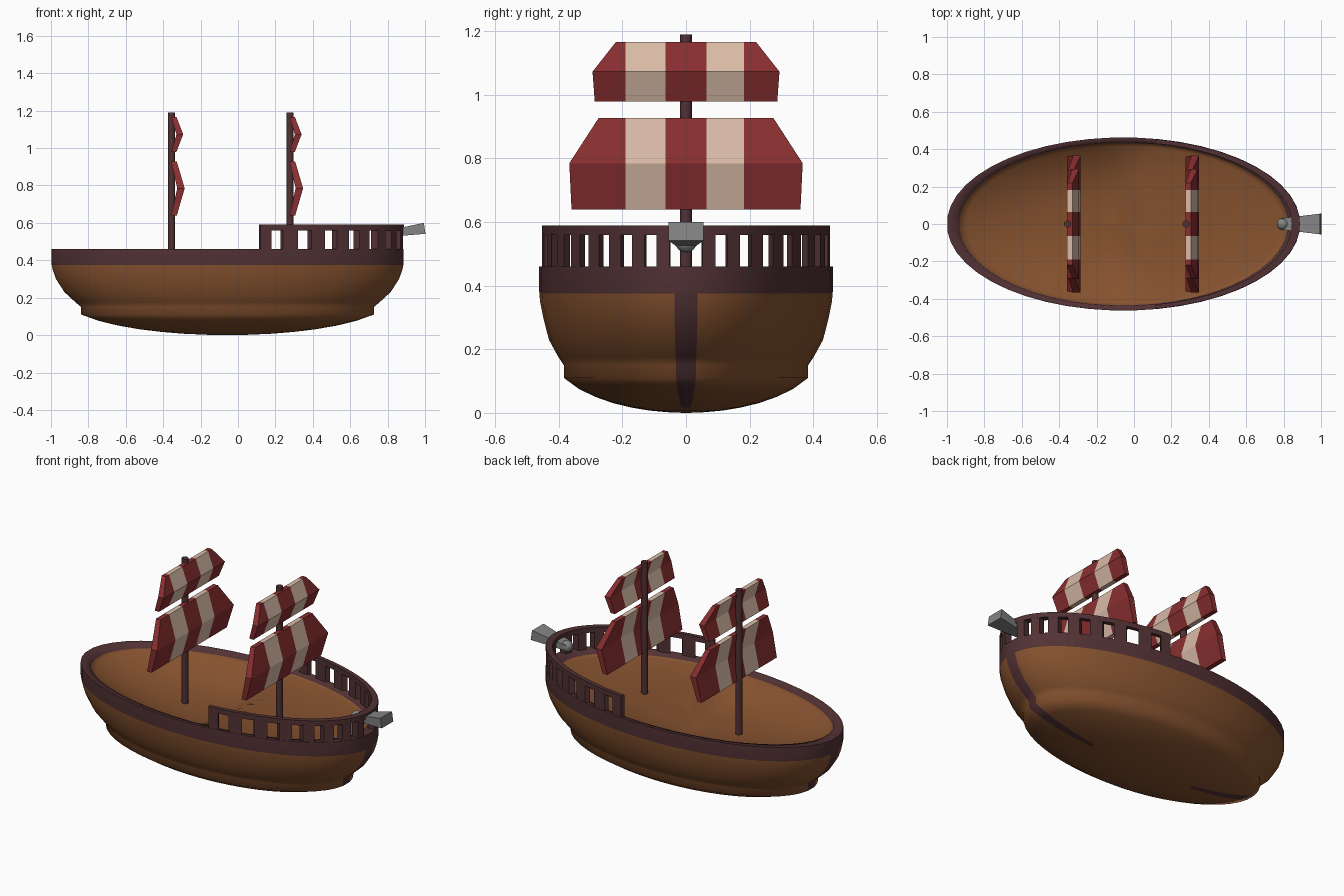
import bpy, bmesh, math
from mathutils import Vector, Matrix

if "Cube" in bpy.data.objects:
    bpy.data.objects.remove(bpy.data.objects["Cube"])


def material(name, rgb):
    m = bpy.data.materials.new(name)
    m.diffuse_color = (*rgb, 1)
    m.use_nodes = True
    m.node_tree.nodes["Principled BSDF"].inputs["Base Color"].default_value = m.diffuse_color
    return m


WOOD = material("hull_brown", (0.235, 0.084, 0.028))
DARK = material("dark_wood", (0.083, 0.031, 0.034))
RED = material("sail_red", (0.25, 0.028, 0.03))
CREAM = material("sail_cream", (0.70, 0.50, 0.39))
GREY = material("gun_grey", (0.23, 0.23, 0.235))

CX = -0.056  # centre of the elliptical hull


def finish(bm, name, mats, smooth=None):
    bmesh.ops.recalc_face_normals(bm, faces=bm.faces)
    me = bpy.data.meshes.new(name)
    bm.to_mesh(me)
    bm.free()
    for m in mats:
        me.materials.append(m)
    ob = bpy.data.objects.new(name, me)
    bpy.context.collection.objects.link(ob)
    if smooth:
        bpy.ops.object.select_all(action='DESELECT')
        ob.select_set(True)
        bpy.context.view_layer.objects.active = ob
        bpy.ops.object.shade_smooth_by_angle(angle=math.radians(smooth))
    return ob


def deck_height(x, t):
    # shallow bowl-shaped deck, higher toward the bow
    s = min(1, max(0, (x + 0.14) / 0.22))
    h = 0.31 + 0.08 * s * s * (3 - 2 * s)
    return h + (0.435 - h) * t ** 3


# hull: stacked elliptical rings from keel, over the rim, down into the deck
def build_hull():
    half = 0.08
    n = 24
    step = (math.pi - 2 * half) / (n - 1)
    angles = [half + i * step for i in range(n)]
    angles += [a + math.pi for a in angles]
    count = len(angles)
    bottom = [(0.785 * t, 0.385 * t, 0.11 * (1 - math.sqrt(1 - 0.8 * t * t)) / 0.5528)
              for t in (0.12, 0.3, 0.45, 0.6, 0.75, 0.88, 1)]
    side = [(0.785, 0.385, 0.15), (0.815, 0.402, 0.175), (0.875, 0.432, 0.23),
            (0.92, 0.450, 0.30), (0.938, 0.460, 0.35), (0.943, 0.462, 0.375)]
    rim = [(0.945, 0.463, 0.385), (0.945, 0.463, 0.46), (0.885, 0.438, 0.46), (0.88, 0.434, 0.435)]
    outer = bottom + side
    bm = bmesh.new()
    rings = []
    for rx, ry, z in outer + rim:
        rings.append([bm.verts.new((CX + rx * math.cos(a), ry * math.sin(a), z)) for a in angles])
    for t in (0.96, 0.9, 0.8, 0.68, 0.55, 0.42, 0.3, 0.18, 0.08):
        ring = []
        for a in angles:
            x = CX + 0.88 * t * math.cos(a)
            ring.append(bm.verts.new((x, 0.434 * t * math.sin(a), deck_height(x, t))))
        rings.append(ring)
    first, last = len(outer) - 1, len(outer) + len(rim) - 1
    for k in range(len(rings) - 1):
        for i in range(count):
            j = (i + 1) % count
            f = bm.faces.new((rings[k][i], rings[k][j], rings[k + 1][j], rings[k + 1][i]))
            stem = i in (n - 1, count - 1) and 2 <= k < first
            f.material_index = 1 if stem or first <= k < last else 0
    for ring, z in ((rings[0], 0.0), (rings[-1], deck_height(CX, 0))):
        c = bm.verts.new((CX, 0, z))
        for i in range(count):
            bm.faces.new((ring[i], ring[(i + 1) % count], c))
    finish(bm, "hull", [WOOD, DARK], 82)


# curved block that follows the rim between two angles in degrees
def arc_block(bm, a0, a1, z0, z1, n):
    prev = None
    for i in range(n + 1):
        a = math.radians(a0 + (a1 - a0) * i / n)
        c, s = math.cos(a), math.sin(a)
        ring = [bm.verts.new((CX + rx * c, ry * s, z)) for rx, ry, z in
                ((0.943, 0.461, z0), (0.943, 0.461, z1), (0.90, 0.438, z1), (0.90, 0.438, z0))]
        if prev:
            for k in range(4):
                m = (k + 1) % 4
                bm.faces.new((prev[k], prev[m], ring[m], ring[k]))
        else:
            bm.faces.new(ring)
        prev = ring
    bm.faces.new(prev)


# bow railing with posts
def build_rail():
    bm = bmesh.new()
    arc_block(bm, -79.3, 79.3, 0.56, 0.59, 32)
    for s in (-1, 1):
        for k in range(7):
            c = s * (9 + 10 * k)
            arc_block(bm, c - 2.6, c + 2.6, 0.45, 0.565, 1)
        arc_block(bm, *sorted((s * 75.5, s * 79.3)), 0.45, 0.565, 1)
    finish(bm, "bow_railing", [DARK], 30)


# striped sail: folded plate, rows are (z, half width, back x, front x)
def build_sail(name, xm, rows):
    bm = bmesh.new()

    def layer(idx):
        return [[bm.verts.new((xm + r[idx], y, r[0]))
                 for y in (-r[1], -0.19, -0.065, 0.065, 0.183, r[1])] for r in rows]
    back, front = layer(2), layer(3)

    def quad(a, b, c, d, col):
        bm.faces.new((a, b, c, d)).material_index = col % 2
    for g in (back, front):
        for r in range(2):
            for c in range(5):
                quad(g[r][c], g[r][c + 1], g[r + 1][c + 1], g[r + 1][c], c)
    for c in range(5):
        for r in (0, 2):
            quad(back[r][c], back[r][c + 1], front[r][c + 1], front[r][c], c)
    for r in range(2):
        for c in (0, 5):
            quad(back[r][c], back[r + 1][c], front[r + 1][c], front[r][c], 0)
    finish(bm, name, [RED, CREAM])


# masts with two sails each
def build_mast(name, xm):
    bm = bmesh.new()
    bmesh.ops.create_cone(bm, cap_ends=True, segments=12, radius1=0.019, radius2=0.019,
                          depth=0.88, matrix=Matrix.Translation((xm, 0, 0.75)))
    finish(bm, name, [DARK], 40)
    build_sail(name + "_lower_sail", xm,
               [(0.64, 0.36, -0.002, 0.028), (0.785, 0.367, 0.03, 0.07), (0.927, 0.275, -0.002, 0.028)])
    build_sail(name + "_upper_sail", xm,
               [(0.98, 0.287, -0.002, 0.026), (1.073, 0.294, 0.026, 0.062), (1.167, 0.22, -0.002, 0.026)])


# bow gun: flat four-sided flared barrel with a round breech
def build_gun():
    bm = bmesh.new()
    start, end = Vector((0.79, 0, 0.540)), Vector((0.998, 0, 0.571))
    d = end - start
    # barrel axes: local x across the ship, local z along the barrel
    zl, xl = d.normalized(), Vector((0, 1, 0))
    rot = Matrix((xl, zl.cross(xl), zl)).transposed().to_4x4()
    place = Matrix.Translation((start + end) / 2) @ rot
    squash = Matrix.Diagonal((1, 0.54, 1, 1))
    turn = Matrix.Rotation(math.radians(45), 4, 'Z')
    r2 = math.sqrt(2)
    bmesh.ops.create_cone(bm, cap_ends=True, segments=4, radius1=0.03 * r2, radius2=0.055 * r2,
                          depth=d.length, matrix=place @ squash @ turn)
    bmesh.ops.create_uvsphere(bm, u_segments=12, v_segments=8, radius=0.034,
                              matrix=Matrix.Translation((0.797, 0, 0.538)))
    finish(bm, "bow_gun", [GREY], 30)


build_hull()
build_rail()
build_mast("aft_mast", -0.355)
build_mast("fore_mast", 0.278)
build_gun()
